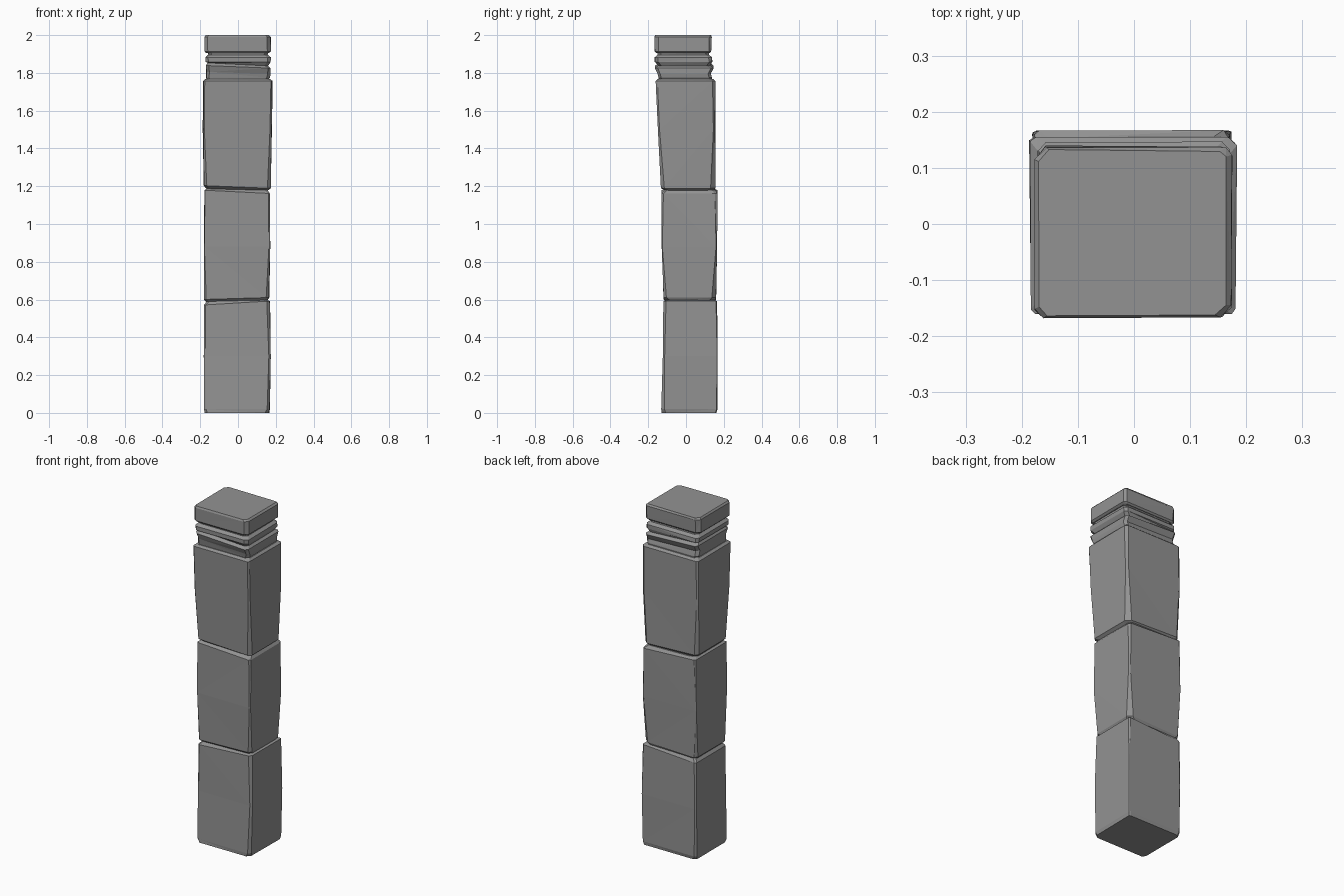
import bpy, bmesh, random

random.seed(4)

# Dark grey stone
mat = bpy.data.materials.new("dark_stone")
mat.diffuse_color = (0.29, 0.29, 0.29, 1)


def stone(name, rings, corners=(1, 1, 1, 1), jitter=0.002):
    """Loft chamfered rectangles; ring = z, x0, x1, y0, y1, chamfer, tilt along x."""
    bm = bmesh.new()
    loops = []
    for z, x0, x1, y0, y1, ch, tilt in rings:
        a, b, c, d = (ch * k for k in corners)
        pts = [(x0 + a, y0), (x1 - b, y0), (x1, y0 + b), (x1, y1 - c),
               (x1 - c, y1), (x0 + d, y1), (x0, y1 - d), (x0, y0 + a)]
        loop = []
        for x, y in pts:
            j = [random.uniform(-jitter, jitter) for _ in range(2)]
            loop.append(bm.verts.new((x + j[0], y + j[1], z + tilt * x)))
        loops.append(loop)
    for lo, hi in zip(loops, loops[1:]):
        for i in range(8):
            k = (i + 1) % 8
            bm.faces.new((lo[i], lo[k], hi[k], hi[i]))
    bm.faces.new(loops[0][::-1])
    bm.faces.new(loops[-1])
    bmesh.ops.triangulate(bm, faces=bm.faces[:])
    bmesh.ops.recalc_face_normals(bm, faces=bm.faces[:])
    mesh = bpy.data.meshes.new(name)
    bm.to_mesh(mesh)
    bm.free()
    mesh.materials.append(mat)
    obj = bpy.data.objects.new(name, mesh)
    bpy.context.collection.objects.link(obj)
    return obj


# Three stacked, slightly leaning shaft blocks
stone("lower_block", [
    (0.00, -0.175, 0.164, -0.128, 0.162, 0.014, 0),
    (0.02, -0.180, 0.168, -0.130, 0.166, 0.010, 0),
    (0.30, -0.180, 0.172, -0.122, 0.167, 0.006, 0),
    (0.582, -0.179, 0.168, -0.120, 0.166, 0.010, 0.06),
    (0.594, -0.166, 0.154, -0.104, 0.152, 0.012, 0.02)],
    (1, 1.5, 0.6, 1))
stone("middle_block", [
    (0.590, -0.166, 0.154, -0.102, 0.152, 0.020, 0.02),
    (0.606, -0.179, 0.164, -0.118, 0.161, 0.016, 0.03),
    (0.88, -0.180, 0.169, -0.129, 0.165, 0.004, 0),
    (1.170, -0.179, 0.170, -0.129, 0.167, 0.008, -0.05),
    (1.184, -0.164, 0.154, -0.110, 0.152, 0.012, -0.02)],
    (0.8, 1, 1.5, 1))
stone("upper_block", [
    (1.180, -0.166, 0.154, -0.108, 0.142, 0.022, -0.03),
    (1.196, -0.182, 0.172, -0.131, 0.156, 0.018, -0.04),
    (1.50, -0.185, 0.178, -0.147, 0.155, 0.007, 0),
    (1.757, -0.185, 0.182, -0.160, 0.155, 0.009, 0),
    (1.768, -0.172, 0.170, -0.148, 0.143, 0.014, 0)],
    (1, 1, 1.5, 1))

# Neck with uneven carved rings
stone("ringed_neck", [
    (1.765, -0.166, 0.162, -0.144, 0.135, 0.018, 0),
    (1.775, -0.168, 0.168, -0.147, 0.138, 0.015, 0),
    (1.800, -0.168, 0.172, -0.150, 0.130, 0.015, -0.03),
    (1.832, -0.171, 0.171, -0.164, 0.145, 0.015, -0.04),
    (1.845, -0.160, 0.158, -0.148, 0.128, 0.018, -0.05),
    (1.858, -0.172, 0.172, -0.164, 0.138, 0.016, 0),
    (1.882, -0.173, 0.173, -0.166, 0.136, 0.016, 0),
    (1.896, -0.158, 0.158, -0.148, 0.121, 0.018, 0),
    (1.912, -0.160, 0.158, -0.151, 0.121, 0.018, 0)])

# Capstone
stone("capstone", [
    (1.905, -0.168, 0.164, -0.158, 0.124, 0.018, 0),
    (1.914, -0.178, 0.174, -0.167, 0.133, 0.016, 0),
    (1.990, -0.178, 0.174, -0.167, 0.135, 0.016, 0),
    (2.000, -0.171, 0.164, -0.163, 0.131, 0.014, 0)],
    (1, 1.3, 0.7, 1.3))
